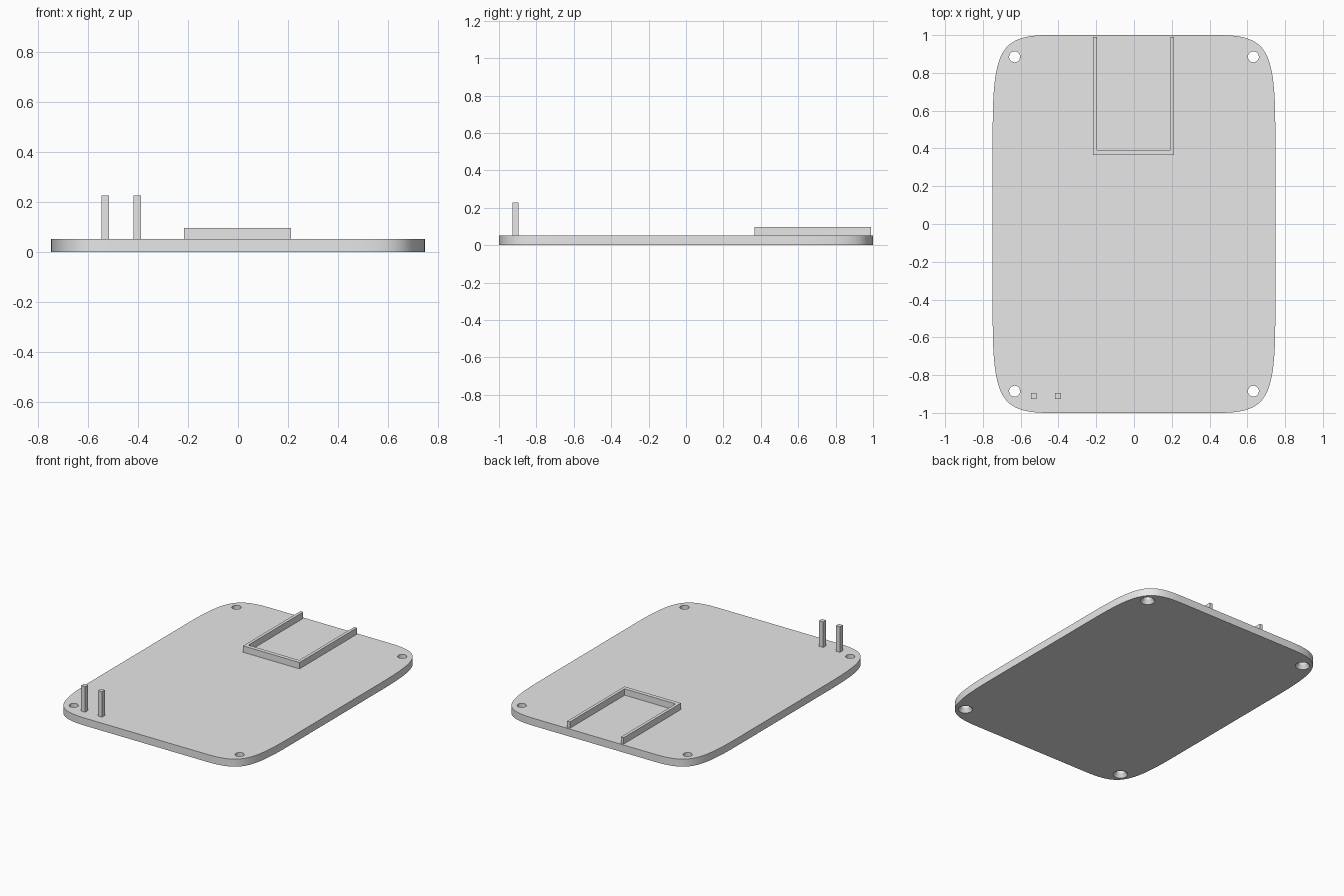
import bpy, bmesh, math
from mathutils import Vector
from mathutils.geometry import interpolate_bezier

if "Cube" in bpy.data.objects:
    bpy.data.objects.remove(bpy.data.objects["Cube"])

grey = bpy.data.materials.new("light grey")
grey.use_nodes = True
grey.diffuse_color = (0.8, 0.8, 0.8, 1)
grey.node_tree.nodes["Principled BSDF"].inputs["Base Color"].default_value = (0.8, 0.8, 0.8, 1)

TOP = 0.052
SUNK = TOP - 0.006


def loft(name, rings):
    """Solid through a stack of (z, outline) rings, capped at both ends."""
    bm = bmesh.new()
    loops = [[bm.verts.new((x, y, z)) for x, y in pts] for z, pts in rings]
    n = len(loops[0])
    for low, high in zip(loops, loops[1:]):
        for i in range(n):
            j = (i + 1) % n
            bm.faces.new((low[i], low[j], high[j], high[i]))
    bm.faces.new(loops[0][::-1])
    bm.faces.new(loops[-1])
    bmesh.ops.recalc_face_normals(bm, faces=bm.faces)
    mesh = bpy.data.meshes.new(name)
    bm.to_mesh(mesh)
    bm.free()
    mesh.materials.append(grey)
    obj = bpy.data.objects.new(name, mesh)
    bpy.context.collection.objects.link(obj)
    return obj


def prism(name, pts, z0, z1):
    return loft(name, [(z0, pts), (z1, pts)])


def circle(cx, cy, r, n=32):
    return [(cx + r * math.cos(math.tau * i / n), cy + r * math.sin(math.tau * i / n))
            for i in range(n)]


# Plate outline: one soft corner curve mirrored into all four quadrants
W, D, A, B, K = 0.748, 1.0, 0.3, 0.5, 0.85
corner = [(p.x, p.y) for p in interpolate_bezier(
    Vector((W, D - B, 0)), Vector((W, D - B + K * B, 0)),
    Vector((W - A + K * A, D, 0)), Vector((W - A, D, 0)), 24)]
outline = []
for sx, sy in ((1, 1), (-1, 1), (-1, -1), (1, -1)):
    part = [(sx * x, sy * y) for x, y in corner]
    outline += part if sx * sy > 0 else part[::-1]
plate = prism("base_plate", outline, 0, TOP)

# Screw holes, countersunk from below
for sx in (-1, 1):
    for sy in (-1, 1):
        cx, cy = 0.632 * sx, 0.885 * sy
        cutter = loft("hole_cutter", [(-0.01, circle(cx, cy, 0.052)),
                                      (0.025, circle(cx, cy, 0.029)),
                                      (0.08, circle(cx, cy, 0.029))])
        cutter.hide_render = True
        mod = plate.modifiers.new("hole", "BOOLEAN")
        mod.operation = "DIFFERENCE"
        mod.solver = "EXACT"
        mod.object = cutter
        bpy.context.view_layer.objects.active = plate
        bpy.ops.object.modifier_apply(modifier=mod.name)
        bpy.data.objects.remove(cutter)

# Three-sided retaining wall, open at the back
x0, x1, y0, y1, t = -0.217, 0.213, 0.365, 0.99, 0.021
prism("retaining_wall",
      [(x0, y1), (x0, y0), (x1, y0), (x1, y1),
       (x1 - t, y1), (x1 - t, y0 + 0.028), (x0 + t, y0 + 0.028), (x0 + t, y1)],
      SUNK, 0.096)

# Two square posts near the front right corner
for name, x in (("outer_post", -0.531), ("inner_post", -0.403)):
    h = 0.0155
    prism(name, [(x - h, -0.927), (x + h, -0.927), (x + h, -0.896), (x - h, -0.896)],
          SUNK, 0.228)

# Smooth rim and holes, crisp edges
bpy.ops.object.select_all(action="DESELECT")
plate.select_set(True)
bpy.context.view_layer.objects.active = plate
bpy.ops.object.shade_smooth_by_angle(angle=math.radians(30))
